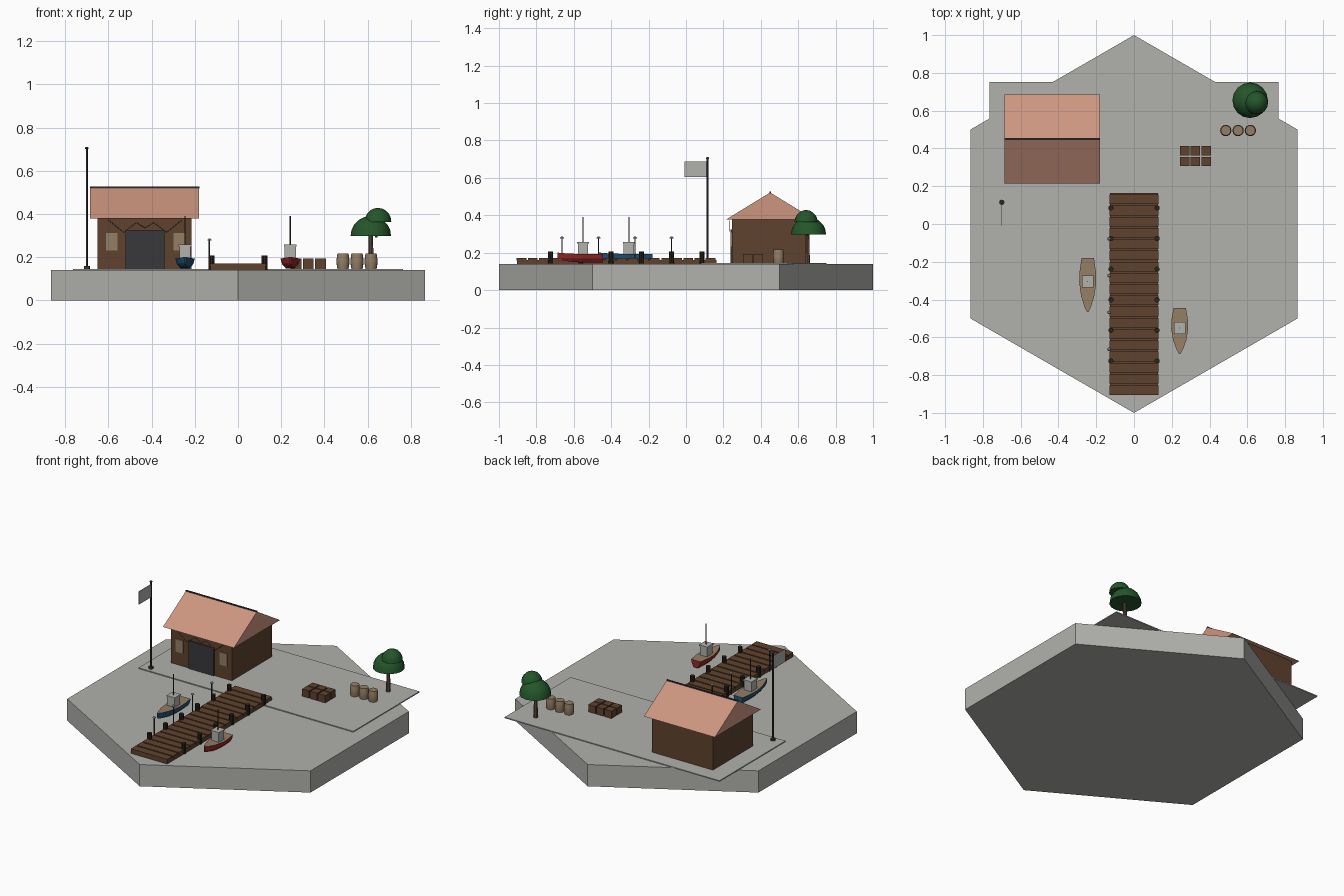
import bpy, bmesh, math
from mathutils import Vector

if "Cube" in bpy.data.objects:
    bpy.data.objects.remove(bpy.data.objects["Cube"])


def colour(name, r, g, b):
    m = bpy.data.materials.new(name)
    lin = [((c / 255 + 0.055) / 1.055) ** 2.4 if c > 10 else c / 3300 for c in (r, g, b)]
    m.diffuse_color = (*lin, 1)
    m.use_nodes = True
    m.node_tree.nodes["Principled BSDF"].inputs["Base Color"].default_value = m.diffuse_color
    return m


GREY = colour("pale grey", 177, 177, 173)
ROOF = colour("terracotta", 206, 150, 128)
WOOD = colour("brown wood", 95, 66, 46)
DARK = colour("dark timber", 44, 36, 24)
TAN = colour("tan wood", 148, 126, 100)
GREEN = colour("leaf green", 36, 86, 42)
BLUE = colour("boat blue", 32, 86, 120)
RED = colour("boat red", 150, 40, 40)
IRON = colour("charcoal", 56, 57, 59)
BARK = colour("bark", 112, 86, 70)
G = 0.146  # height of the paved quay


def make(name, bm, *mats):
    bmesh.ops.recalc_face_normals(bm, faces=bm.faces)
    me = bpy.data.meshes.new(name)
    bm.to_mesh(me)
    bm.free()
    for m in mats:
        me.materials.append(m)
    ob = bpy.data.objects.new(name, me)
    bpy.context.collection.objects.link(ob)
    return ob


def box(name, x0, x1, y0, y1, z0, z1, mat):
    bm = bmesh.new()
    bmesh.ops.create_cube(bm, size=1)
    for v in bm.verts:
        v.co = ((x0 + x1) / 2 + v.co.x * (x1 - x0), (y0 + y1) / 2 + v.co.y * (y1 - y0),
                (z0 + z1) / 2 + v.co.z * (z1 - z0))
    return make(name, bm, mat)


def lathe(name, x, y, profile, mat, sides=12, turn=0.0):
    """Stack of rings (radius, z), capped at both ends."""
    bm = bmesh.new()
    rings = [[bm.verts.new((x + r * math.cos(turn + 2 * math.pi * i / sides),
                            y + r * math.sin(turn + 2 * math.pi * i / sides), z))
              for i in range(sides)] for r, z in profile]
    for a, b in zip(rings, rings[1:]):
        for i in range(sides):
            j = (i + 1) % sides
            bm.faces.new((a[i], a[j], b[j], b[i]))
    bm.faces.new(rings[0])
    bm.faces.new(rings[-1])
    return make(name, bm, mat)


def smooth(ob, angle=35):
    bpy.ops.object.select_all(action='DESELECT')
    ob.select_set(True)
    bpy.context.view_layer.objects.active = ob
    bpy.ops.object.shade_smooth_by_angle(angle=math.radians(angle))


# Hexagonal ground and paved quay
lathe("hex_base", 0, 0, [(1, 0), (1, 0.14)], GREY, 6, math.pi / 6)
box("quay_paving", -0.765, 0.765, 0.08, 0.752, 0.139, G, GREY)

# Boathouse walls, door and windows
box("house_walls", -0.65, -0.215, 0.245, 0.655, G, 0.382, WOOD)
box("house_door", -0.52, -0.34, 0.238, 0.246, G, 0.325, IRON)
for x in (-0.585, -0.272):
    box("house_window", x - 0.026, x + 0.026, 0.239, 0.246, 0.23, 0.312, TAN)

# Gabled roof with ridge cap
bm = bmesh.new()
ends = [[bm.verts.new((x, y, z)) for y, z in ((0.215, 0.378), (0.685, 0.378), (0.45, 0.522))]
        for x in (-0.685, -0.18)]
for e in ends:
    bm.faces.new(e)
for i in range(3):
    j = (i + 1) % 3
    bm.faces.new((ends[0][i], ends[0][j], ends[1][j], ends[1][i]))
make("house_roof", bm, ROOF)
box("ridge_cap", -0.686, -0.179, 0.446, 0.454, 0.517, 0.526, IRON)

# Rope garland under the front eave
cu = bpy.data.curves.new("eave_rope", 'CURVE')
cu.dimensions = '3D'
cu.bevel_depth = 0.0015
cu.bevel_resolution = 0
sp = cu.splines.new('POLY')
pts = [(-0.6, 0.372), (-0.53, 0.315), (-0.47, 0.36), (-0.43, 0.335),
       (-0.39, 0.36), (-0.33, 0.315), (-0.26, 0.372)]
sp.points.add(len(pts) - 1)
for p, (x, z) in zip(sp.points, pts):
    p.co = (x, 0.234, z, 1)
cu.materials.append(TAN)
bpy.context.collection.objects.link(bpy.data.objects.new("eave_rope", cu))

# Pier: bed with raised planks
box("pier_bed", -0.128, 0.128, -0.903, 0.163, 0.14, 0.16, WOOD)
PLANKS = 18
pitch = 1.07 / PLANKS
for i in range(PLANKS):
    y = -0.905 + i * pitch
    box("pier_plank", -0.13, 0.13, y, y + pitch * 0.86, 0.158, 0.171, WOOD)

# Mooring posts in pairs along the pier
for i in range(6):
    for s in (-1, 1):
        smooth(lathe("mooring_post", s * 0.122, 0.085 - i * 0.162,
                     [(0.014, 0.141), (0.014, 0.207)], DARK, 10))

# Lamp posts on the left edge of the pier
for i in range(4):
    y = -0.078 - i * 0.195
    lathe("lamp_post", -0.132, y, [(0.0035, 0.141), (0.0035, 0.278)], IRON, 8)
    lathe("lamp_head", -0.132, y, [(0.01, 0.277), (0.01, 0.28), (0.005, 0.286)], GREY, 8)

# Flagpole and flag
smooth(lathe("flagpole", -0.7, 0.115, [(0.014, G), (0.014, 0.158), (0.0045, 0.158),
             (0.0045, 0.7), (0.008, 0.702), (0.008, 0.708), (0.003, 0.711)], IRON, 12))
box("flag", -0.7015, -0.6985, -0.008, 0.113, 0.604, 0.688, GREY)


def boat(label, x, stern, length, mat):
    bm = bmesh.new()
    rows = []
    # stations from stern to bow: position, half width, rise of the deck
    for t, w, lift in ((0, 0.033, 0), (0.25, 0.043, 0), (0.45, 0.045, 0),
                       (0.7, 0.035, 0.002), (0.9, 0.017, 0.005), (1, 0.004, 0.008)):
        y, keel = stern - t * length, 0.147 + 0.02 * t ** 4
        rows.append([bm.verts.new((x + k * w, y - d, z)) for k, z, d in (
            (-1, 0.193 + lift, 0), (-0.85, 0.168 + lift, 0), (-0.45, keel, 0),
            (0.45, keel, 0), (0.85, 0.168 + lift, 0), (1, 0.193 + lift, 0))])
    for a, b in zip(rows, rows[1:]):
        for i in range(6):
            j = (i + 1) % 6
            f = bm.faces.new((a[i], a[j], b[j], b[i]))
            f.material_index = int(i == 5)  # deck strip
    bm.faces.new(rows[0])
    bm.faces.new(rows[-1])
    make(label + "_hull", bm, mat, TAN)
    c = stern - length * 0.435
    box(label + "_cabin", x - 0.026, x + 0.026, c - 0.028, c + 0.028, 0.19, 0.25, GREY)
    box(label + "_cabin_roof", x - 0.03, x + 0.03, c - 0.031, c + 0.031, 0.25, 0.258, GREY)
    lathe(label + "_mast", x, c, [(0.003, 0.255), (0.003, 0.39)], IRON, 6)


# Two moored boats, bows towards the front
boat("blue_boat", -0.245, -0.18, 0.287, BLUE)
boat("red_boat", 0.242, -0.445, 0.243, RED)

# Crates in two rows
for i in range(3):
    for j in range(2):
        x, y = 0.268 + i * 0.057, 0.331 + j * 0.056
        box("crate", x - 0.025, x + 0.025, y - 0.025, y + 0.025, G, 0.193, WOOD)

# Barrels with slightly swollen middles
for i in range(3):
    smooth(lathe("barrel", 0.486 + i * 0.065, 0.495, [(0.026, G), (0.029, 0.165), (0.03, 0.18),
                 (0.029, 0.195), (0.026, 0.216)], TAN, 16))

# Tree with two domed crowns
smooth(lathe("tree_trunk", 0.615, 0.65, [(0.013, G), (0.01, 0.31)], BARK, 10))
lathe("tree_branch", 0.64, 0.645, [(0.006, 0.29), (0.006, 0.38)], BARK, 8)
for x, y, z, r, h in ((0.615, 0.655, 0.297, 0.094, 0.094), (0.648, 0.642, 0.363, 0.062, 0.065)):
    dome = [(r * math.cos(a), z + h * math.sin(a))
            for a in (math.radians(d) for d in (0, 18, 36, 54, 72, 88))]
    smooth(lathe("tree_crown", x, y, dome, GREEN, 16), 40)
